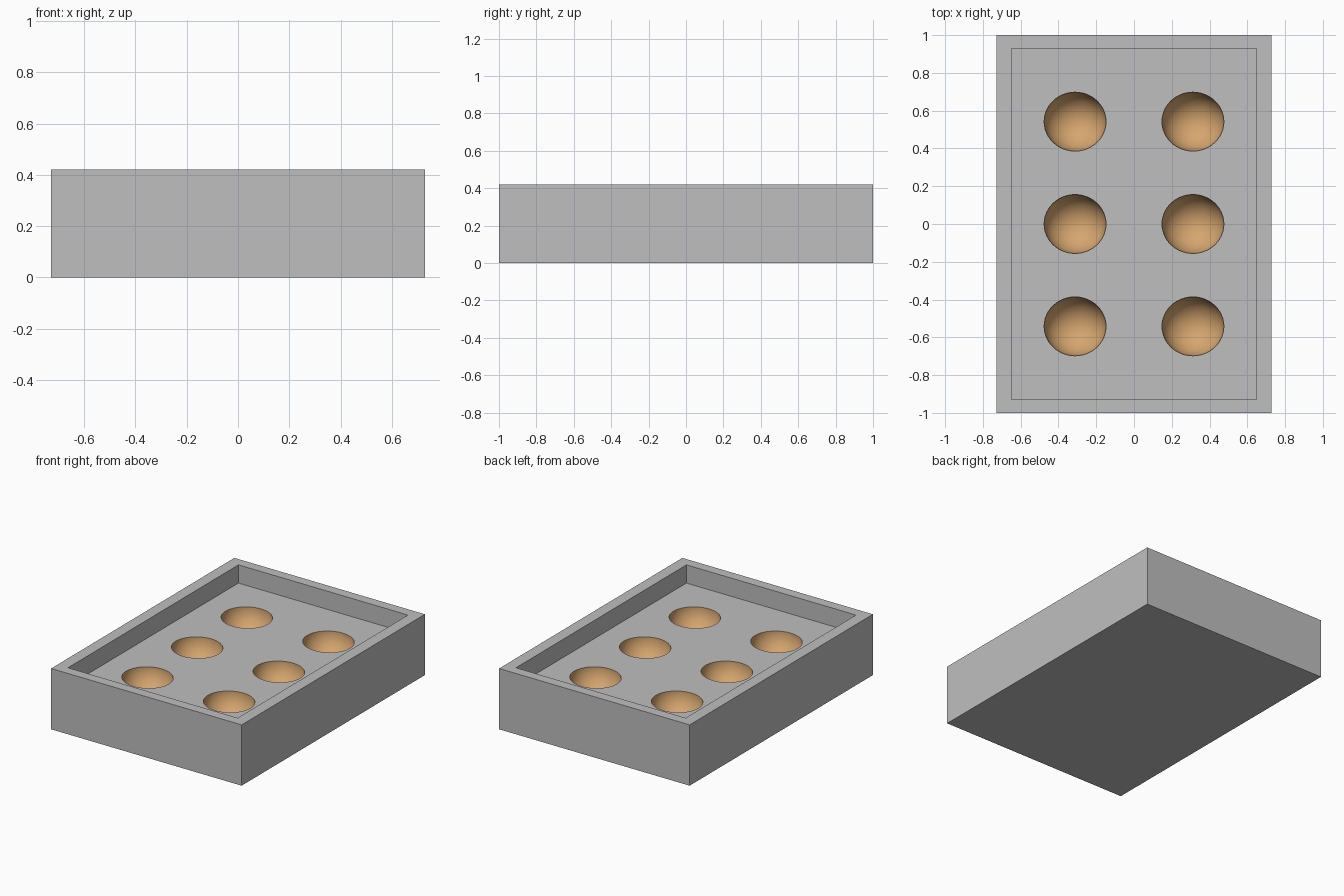
import bpy
import bmesh
import math
from mathutils import Matrix, Vector

old = bpy.data.objects.get("Cube")
if old:
    bpy.data.objects.remove(old, do_unlink=True)

WIDTH, LENGTH, HEIGHT = 1.456, 2.0, 0.42
FLOOR = 0.294
INNER = Vector((1.296, 1.86))
BOWL = (0.164, 0.156, 0.16)


def material(name, color):
    mat = bpy.data.materials.new(name)
    mat.use_nodes = True
    mat.diffuse_color = color
    mat.node_tree.nodes["Principled BSDF"].inputs["Base Color"].default_value = color
    return mat


def make_object(name, bm):
    mesh = bpy.data.meshes.new(name)
    bm.to_mesh(mesh)
    bm.free()
    obj = bpy.data.objects.new(name, mesh)
    bpy.context.collection.objects.link(obj)
    return obj


# Tray block: a box whose top is inset and pushed down to leave a rim
bm = bmesh.new()
bmesh.ops.create_cube(bm, size=1, matrix=Matrix.Translation((0, 0, HEIGHT / 2))
                      @ Matrix.Diagonal((WIDTH, LENGTH, HEIGHT, 1)))
top = max(bm.faces, key=lambda f: f.calc_center_median().z)
for _ in range(2):
    bmesh.ops.inset_individual(bm, faces=[top], thickness=0.03)
    for v in top.verts:
        v.co.x = math.copysign(INNER.x / 2, v.co.x)
        v.co.y = math.copysign(INNER.y / 2, v.co.y)
for v in top.verts:
    v.co.z = FLOOR
tray = make_object("tray", bm)
tray.data.materials.append(material("grey", (0.52, 0.52, 0.52, 1)))
tray.data.materials.append(material("tan", (0.67, 0.38, 0.16, 1)))

# Round bowls: two columns of three, cut into the floor
bm = bmesh.new()
for x in (-0.312, 0.312):
    for y in (-0.542, 0, 0.542):
        bmesh.ops.create_uvsphere(bm, u_segments=48, v_segments=33, radius=1,
                                  matrix=Matrix.Translation((x, y, FLOOR))
                                  @ Matrix.Diagonal((*BOWL, 1)))
cutter = make_object("bowl_cutter", bm)
cutter.hide_render = True

cut = tray.modifiers.new("bowls", 'BOOLEAN')
cut.operation = 'DIFFERENCE'
cut.solver = 'EXACT'
cut.object = cutter
bpy.ops.object.select_all(action='DESELECT')
bpy.context.view_layer.objects.active = tray
tray.select_set(True)
bpy.ops.object.modifier_apply(modifier=cut.name)
bpy.data.objects.remove(cutter, do_unlink=True)

# Bowl surfaces are the faces below the floor and inside the walls
for face in tray.data.polygons:
    c = face.center
    in_bowl = abs(c.x) < 0.6 and abs(c.y) < 0.9 and 0.01 < c.z < FLOOR - 0.0005
    face.material_index = int(in_bowl)

bpy.ops.object.shade_smooth_by_angle(angle=math.radians(35))
